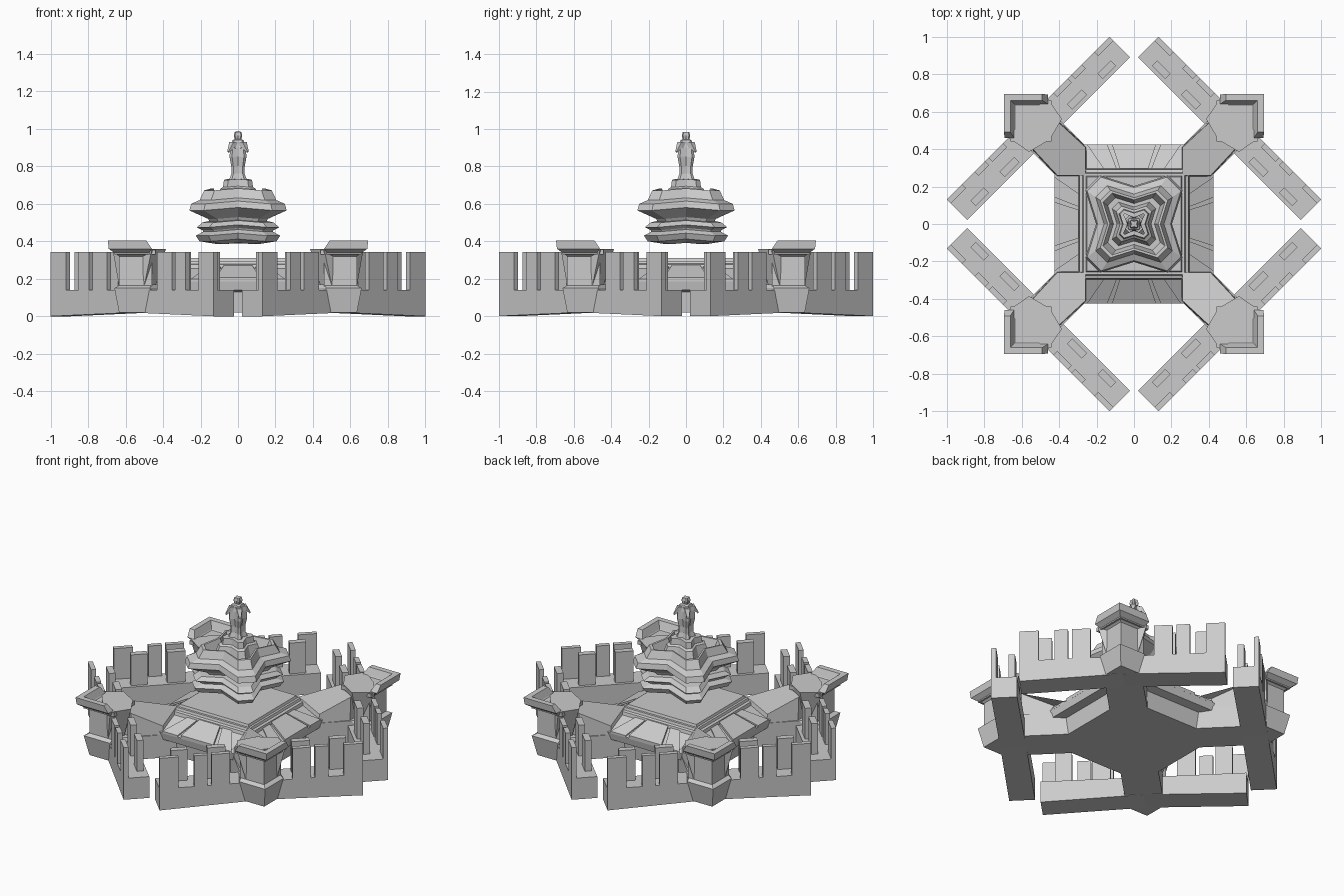
import bpy, bmesh
from math import pi
from mathutils import Matrix, Vector

if "Cube" in bpy.data.objects:
    bpy.data.objects.remove(bpy.data.objects["Cube"])


def loft(name, rings, mat=Matrix()):
    """Skin a list of equal-length point rings and cap both ends."""
    bm = bmesh.new()
    rows = [[bm.verts.new(mat @ Vector(p)) for p in r] for r in rings]
    n = len(rows[0])
    for a, b in zip(rows, rows[1:]):
        for i in range(n):
            j = (i + 1) % n
            bm.faces.new((a[i], a[j], b[j], b[i]))
    bm.faces.new(rows[0][::-1])
    bm.faces.new(rows[-1])
    bmesh.ops.recalc_face_normals(bm, faces=bm.faces)
    me = bpy.data.meshes.new(name)
    bm.to_mesh(me)
    bm.free()
    ob = bpy.data.objects.new(name, me)
    bpy.context.collection.objects.link(ob)
    return ob


def at(poly, z):
    return [(x, y, z) for x, y in poly]


def square(h):
    return [(-h, -h), (h, -h), (h, h), (-h, h)]


def swap(rings):
    """Mirror rings across the diagonal."""
    return [[(p[1], p[0], *p[2:]) for p in r] for r in rings]


def lobed(a, z):
    """Square ring with chamfered corners and a notch in the middle of each side."""
    pts = []
    for k in range(4):
        m = Matrix.Rotation(k * pi / 2, 4, 'Z')
        for p in ((a * .78, 0, z + .06 * a), (a, .70 * a, z), (.70 * a, a, z)):
            pts.append(m @ Vector(p))
    return pts


def box(name, x0, x1, y0, y1, z0, z1, mat=Matrix()):
    q = [(x0, y0), (x1, y0), (x1, y1), (x0, y1)]
    return loft(name, [at(q, z0), at(q, z1)], mat)


# Central stepped keep
keep = [(.35, .02), (.36, .13), (.415, .14), (.425, .19), (.295, .255),
        (.29, .275), (.275, .28), (.27, .295), (.255, .295), (.25, .31)]
loft("keep", [at(square(h), z) for h, z in keep])


def tower_plan(c, w, s):
    # outer corner, two shoulders, and an arm running back into the keep
    return [(c, c), (c - w, c), (s - .07, s + .09), (.18, .34),
            (.34, .18), (s + .09, s - .07), (c, c - w)]


for k in range(4):
    turn = Matrix.Rotation(k * pi / 2, 4, 'Z')
    diag = turn @ Matrix.Rotation(pi / 4, 4, 'Z')

    # Sloping roof panels on each side of the keep
    for u0, u1 in ((-.60, -.34), (-.28, .28), (.34, .60)):
        lift = .022 if abs(u0 + u1) < .1 else .014
        low = [(.425, u0 * .42, .185), (.425, u1 * .42, .185),
               (.295, u1 * .27, .25), (.295, u0 * .27, .25)]
        loft("roof_panel", [low, [(x, y, z + lift) for x, y, z in low]], turn)

    # Corner tower: base, recessed shaft
    loft("tower_base", [at(tower_plan(.635, .17, .46), .02),
                        at(tower_plan(.66, .19, .47), .15),
                        at(tower_plan(.625, .16, .46), .17)], turn)
    box("tower_core", .46, .635, .46, .635, .15, .34, turn)
    for flip in (False, True):
        # wing leaning out from the tower shoulder
        wing = [at([(.53, .61), (.48, .55), (.50, .50), (.58, .58)], .02),
                at([(.46, .67), (.385, .56), (.45, .45), (.58, .58)], .36)]
        # parapet rail, swept outward, mitred at the outer corner
        rail = [at([(.49, .635), (.635, .635), (.60, .60), (.49, .60)], .32),
                at([(.46, .69), (.69, .69), (.64, .64), (.46, .64)], .36),
                at([(.49, .695), (.695, .695), (.66, .66), (.49, .66)], .405)]
        loft("tower_wing", swap(wing) if flip else wing, turn)
        loft("tower_parapet", swap(rail) if flip else rail, turn)
    box("tower_deck", .44, .66, .44, .66, .33, .355, turn)

    # Hipped roof over the arm joining tower and keep
    eave = [(.54, .54), (.39, .54), (.25, .41), (.22, .22), (.41, .25), (.54, .39)]
    top = [(.54, .54, .345), (.40, .54, .32), (.26, .41, .225),
           (.26, .26, .30), (.41, .26, .225), (.54, .40, .32)]
    bm_rings = [at(eave, .14), top]
    loft("arm_roof", bm_rings, turn)

    # Curtain wall across the corner, with staggered outer and inner merlons
    side = [(-.615, 0), (0, .02), (.615, 0), (.615, .14), (-.615, .14)]
    loft("curtain_wall", [[(r, t, z) for t, z in side] for r in (.645, .80)], diag)
    for s in (-1, 1):
        for r0, r1, t0, t1 in ((.77, .80, .50, .615), (.665, .705, .43, .53),
                               (.77, .80, .325, .405),
                               (.77, .80, .19, .30), (.665, .705, .20, .31)):
            a, b = sorted((s * t0, s * t1))
            box("merlon", r0, r1, a, b, .13, .342, diag)

    # Drooping petals near the spire tip
    petal = [[(.02, -.018, .93), (.02, .018, .93), (.02, .018, .89), (.02, -.018, .89)],
             [(.05, -.016, .93), (.05, .016, .93), (.045, .016, .90), (.045, -.016, .90)],
             [(.076, -.005, .88), (.076, .005, .88), (.070, .005, .875), (.070, -.005, .875)]]
    loft("spire_petal", petal, diag)

# Floating lobed crown: lower rings and open bowl
crown = [(.11, .385), (.205, .40), (.225, .43), (.185, .452), (.19, .46),
         (.22, .475), (.19, .50), (.15, .505), (.16, .52), (.26, .565),
         (.25, .60), (.205, .62), (.18, .672), (.165, .672), (.14, .605)]
loft("floating_crown", [lobed(a, z) for a, z in crown])
pedestal = [(.12, .595), (.095, .68), (.08, .69), (.075, .728), (.05, .73)]
loft("spire_pedestal", [lobed(a, z) for a, z in pedestal])

# Spire
spire = [(.05, .72), (.036, .76), (.036, .80), (.045, .85), (.042, .90),
         (.03, .94), (.018, .945), (.022, .965), (.018, .984)]
loft("spire", [lobed(a, z) for a, z in spire])
